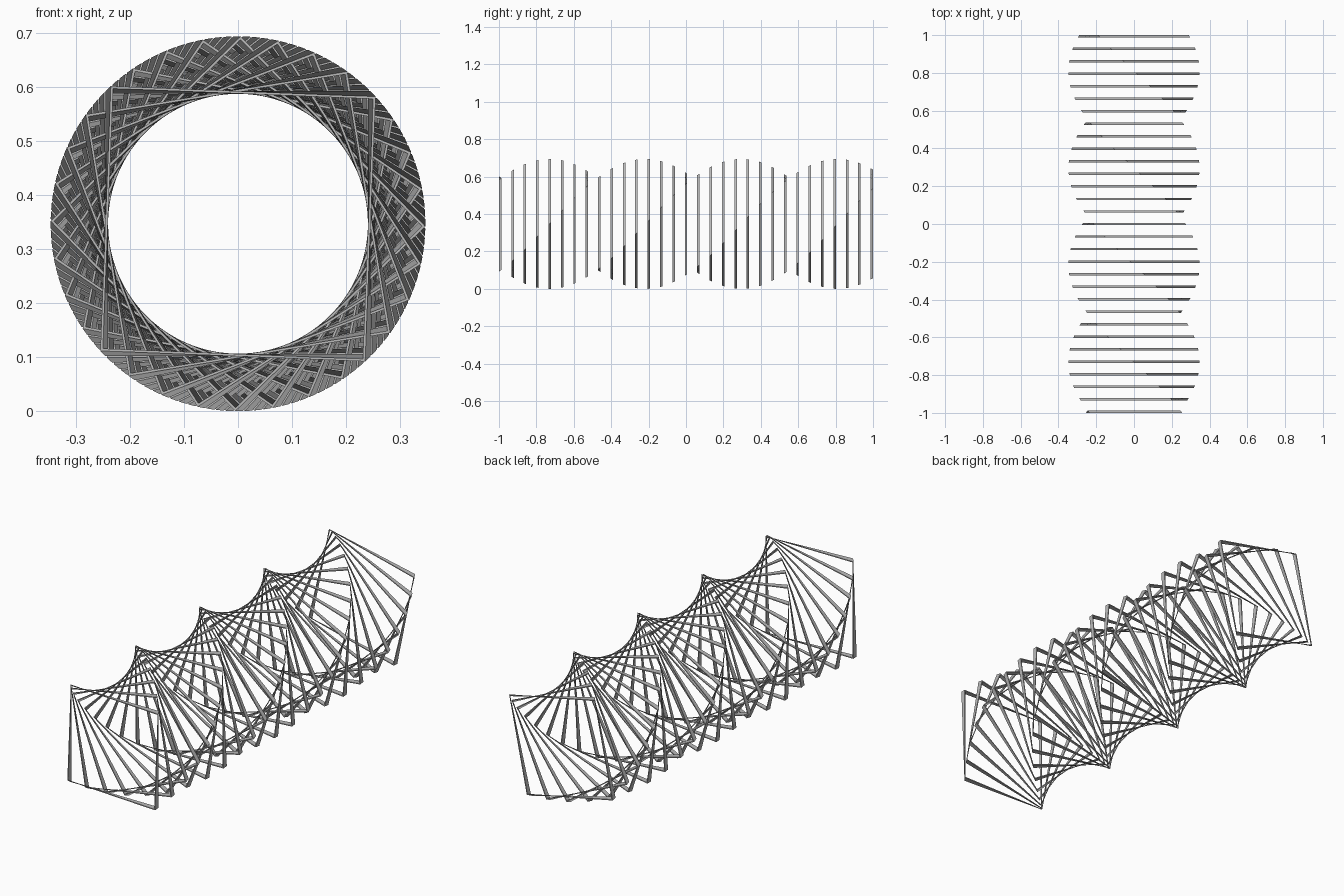
import bpy, bmesh, math
from mathutils import Vector

if "Cube" in bpy.data.objects:
    bpy.data.objects.remove(bpy.data.objects["Cube"], do_unlink=True)

FRAMES = 31
DEPTH = 0.013                       # frame depth along y
INNER = 0.241                       # centre to inner wall
OUTER = 0.2455                      # centre to outer wall
CENTRE_Z = 0.347
REACH = 1 - DEPTH / 2
SPACING = 2 * REACH / (FRAMES - 1)
STEP = math.tau / FRAMES            # turn from one frame to the next
TWIST = STEP * DEPTH / SPACING      # turn within one frame

grey = bpy.data.materials.new("light_steel_grey")
grey.use_nodes = True
colour = (0.5, 0.5, 0.5, 1)
grey.diffuse_color = colour
grey.node_tree.nodes["Principled BSDF"].inputs["Base Color"].default_value = colour


def square(bm, half, y, turn):
    """Four corners of a turned square at depth y."""
    radius = half * math.sqrt(2)
    angles = [turn + math.pi / 4 + k * math.pi / 2 for k in range(4)]
    return [bm.verts.new(Vector((radius * math.cos(a), y, radius * math.sin(a)))) for a in angles]


# One thin square frame, twisted from its front edge to its back edge
mesh = bpy.data.meshes.new("twisted_square_frame")
bm = bmesh.new()
loops = [square(bm, OUTER, -DEPTH / 2, -TWIST),
         square(bm, OUTER, DEPTH / 2, 0),
         square(bm, INNER, DEPTH / 2, 0),
         square(bm, INNER, -DEPTH / 2, -TWIST)]
for n, loop in enumerate(loops):
    following = loops[(n + 1) % 4]
    for k in range(4):
        j = (k + 1) % 4
        bm.faces.new((loop[k], loop[j], following[j], following[k]))
bmesh.ops.recalc_face_normals(bm, faces=bm.faces)
bm.to_mesh(mesh)
bm.free()
mesh.materials.append(grey)

# Row of frames that together follow one full turn
for i in range(FRAMES):
    frame = bpy.data.objects.new(f"square_frame_{i + 1}", mesh)
    frame.location = (0, i * SPACING - REACH, CENTRE_Z)
    frame.rotation_euler.y = -i * STEP
    bpy.context.collection.objects.link(frame)
